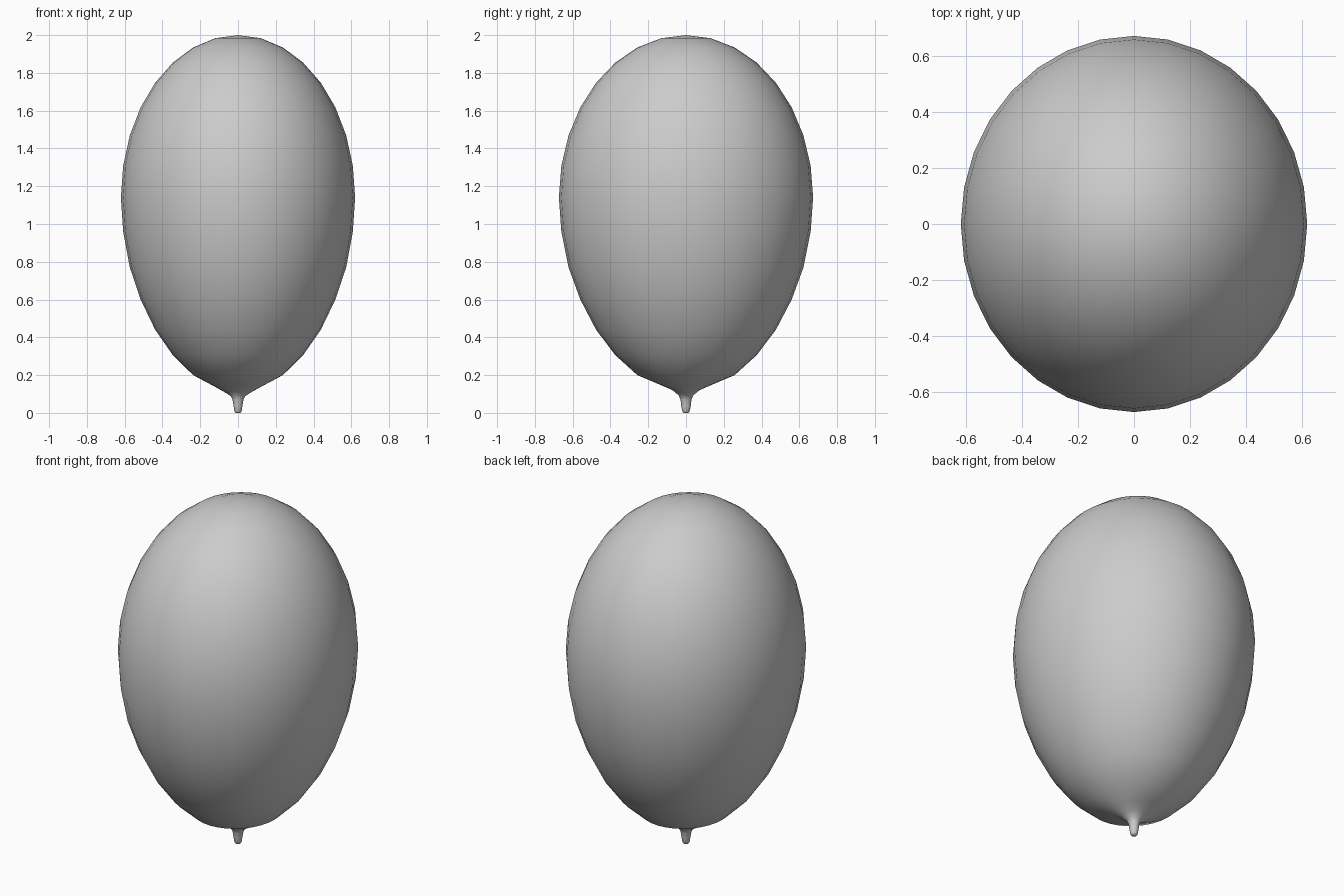
import bpy, bmesh, math

if "Cube" in bpy.data.objects:
    bpy.data.objects.remove(bpy.data.objects["Cube"])

SEG = 32
RX, RY = 0.62, 0.673

# Profile rings: (x radius, y radius, z, extra lift toward the +-y sides)
rings = []
lower_z = [0.96, 0.77, 0.60, 0.44, 0.305, 0.20]
for i in range(1, 15):
    a = i * math.pi / 16
    s = math.sin(a)
    z = 1.14 + 0.86 * math.cos(a) if i <= 8 else lower_z[i - 9]
    rings.append((RX * s, RY * s, z, 0))
# Hollowed taper into the neck
rings += [(0.12, 0.128, 0.137, 0.008), (0.068, 0.072, 0.108, 0.013),
          (0.038, 0.038, 0.088, 0.004), (0.029, 0.029, 0.07, 0),
          (0.023, 0.025, 0.035, 0), (0.019, 0.019, 0.008, 0), (0.014, 0.014, 0.0, 0)]

# Balloon body with neck
bm = bmesh.new()
loops = []
for rx, ry, z, lift in rings:
    loop = []
    for k in range(SEG):
        t = 2 * math.pi * k / SEG
        loop.append(bm.verts.new((rx * math.cos(t), ry * math.sin(t),
                                  z + lift * math.sin(t) ** 2)))
    loops.append(loop)
for a, b in zip(loops, loops[1:]):
    for k in range(SEG):
        n = (k + 1) % SEG
        bm.faces.new((a[k], b[k], b[n], a[n]))
# Crown fan and flat neck end
top = bm.verts.new((0, 0, 2.0))
for k in range(SEG):
    bm.faces.new((top, loops[0][k], loops[0][(k + 1) % SEG]))
bm.faces.new(loops[-1][::-1])
bmesh.ops.recalc_face_normals(bm, faces=bm.faces)

mesh = bpy.data.meshes.new("balloon")
bm.to_mesh(mesh)
bm.free()
balloon = bpy.data.objects.new("balloon", mesh)
bpy.context.collection.objects.link(balloon)
for p in mesh.polygons:
    p.use_smooth = True
